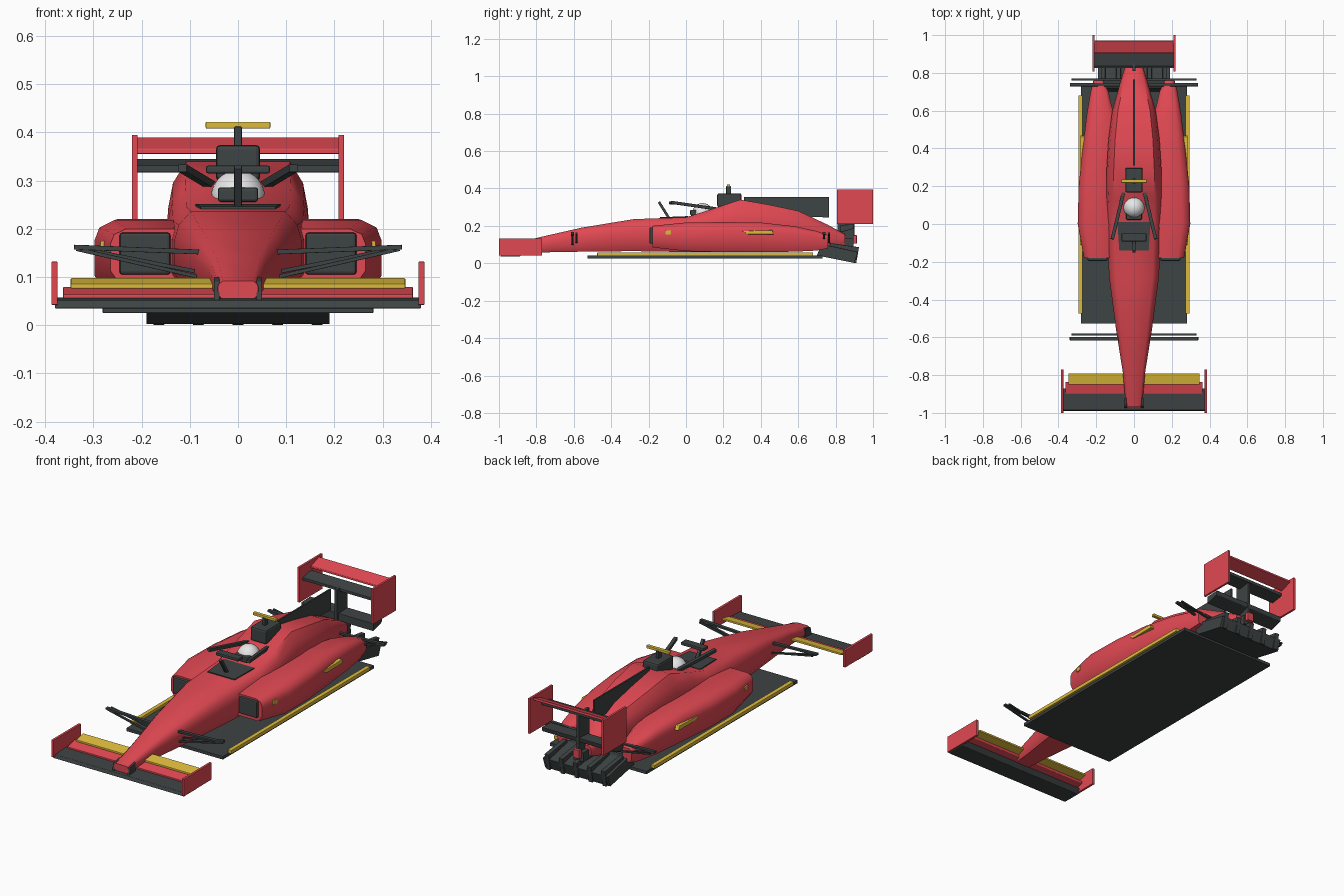
import bpy, bmesh, math
from mathutils import Vector

cube = bpy.data.objects.get("Cube")
if cube:
    bpy.data.objects.remove(cube, do_unlink=True)


def material(name, rgb):
    m = bpy.data.materials.new(name)
    m.use_nodes = True
    m.diffuse_color = (*rgb, 1)
    m.node_tree.nodes["Principled BSDF"].inputs["Base Color"].default_value = (*rgb, 1)
    return m


RED = material("racing red", (0.75, 0.065, 0.085))
DARK = material("carbon grey", (0.048, 0.056, 0.056))
YELLOW = material("accent yellow", (0.72, 0.5, 0.045))
WHITE = material("helmet white", (0.85, 0.85, 0.85))


def finish(name, bm, mat, bevel=0.0, smooth=None):
    bmesh.ops.recalc_face_normals(bm, faces=bm.faces)
    mesh = bpy.data.meshes.new(name)
    bm.to_mesh(mesh)
    bm.free()
    mesh.materials.append(mat)
    ob = bpy.data.objects.new(name, mesh)
    bpy.context.collection.objects.link(ob)
    if bevel:
        mod = ob.modifiers.new("soft edges", "BEVEL")
        mod.width, mod.segments = bevel, 2
    if smooth:
        bpy.ops.object.select_all(action="DESELECT")
        ob.select_set(True)
        bpy.context.view_layer.objects.active = ob
        bpy.ops.object.shade_smooth_by_angle(angle=math.radians(smooth))
    return ob


def skin(bm, rings):
    """Join rings of points into a closed solid."""
    loops = [[bm.verts.new(p) for p in ring] for ring in rings]
    n = len(loops[0])
    for a, b in zip(loops, loops[1:]):
        for i in range(n):
            j = (i + 1) % n
            bm.faces.new((a[i], a[j], b[j], b[i]))
    bm.faces.new(loops[0])
    bm.faces.new(loops[-1])


def plate(name, profile, x0, x1, mat, bevel=0.002):
    """Side profile (y, z) extruded across x."""
    bm = bmesh.new()
    skin(bm, [[(x, y, z) for y, z in profile] for x in (x0, x1)])
    return finish(name, bm, mat, bevel)


def box(name, x0, x1, y0, y1, z0, z1, mat, bevel=0.002):
    return plate(name, [(y0, z0), (y1, z0), (y1, z1), (y0, z1)], x0, x1, mat, bevel)


def bar(name, a, b, w, h, mat=DARK):
    """Rectangular rod between two points."""
    a, b = Vector(a), Vector(b)
    d = (b - a).normalized()
    side = d.cross(Vector((0, 0, 1))).normalized() * w / 2
    up = side.cross(d).normalized() * h / 2
    bm = bmesh.new()
    skin(bm, [[p + side + up, p - side + up, p - side - up, p + side - up] for p in (a, b)])
    return finish(name, bm, mat, 0.001)


def loft(name, rows, section, mat, flip=1):
    """Unit section fitted to rows of (y, x0, x1, z0, z1)."""
    bm = bmesh.new()
    skin(bm, [[(flip * (x0 + u * (x1 - x0)), y, z0 + v * (z1 - z0)) for u, v in section]
              for y, x0, x1, z0, z1 in rows])
    return finish(name, bm, mat, smooth=50)


# main body from nose to tail: y, half width, bottom, top
spine = [(-.97, .042, .055, .092), (-.78, .06, .058, .14), (-.56, .095, .062, .19),
         (-.28, .132, .065, .236), (0, .145, .06, .246), (.14, .147, .06, .29),
         (.29, .145, .06, .34), (.45, .135, .06, .312), (.6, .115, .065, .28),
         (.76, .07, .08, .205), (.85, .042, .1, .155)]
half = [(.8, 0), (1, .25), (1, .65), (.93, .84), (.74, 1)]
body_section = [((1 + u) / 2, v) for u, v in half] + [((1 - u) / 2, v) for u, v in reversed(half)]
loft("body", [(y, -w, w, b, t) for y, w, b, t in spine], body_section, RED)

# side pods with intakes and accents
pod_rows = [(-.18, .1, .265, .085, .2), (0, .09, .298, .065, .218), (.2, .08, .293, .06, .22),
            (.4, .08, .272, .06, .218), (.58, .1, .25, .062, .198), (.7, .13, .23, .068, .172),
            (.76, .16, .215, .08, .15)]
pod_section = [(.08, 0), (.88, 0), (1, .25), (1, .72), (.95, .9), (.8, 1), (.2, 1), (.05, .88)]
for label, s in (("left", 1), ("right", -1)):
    loft(label + "_side_pod", pod_rows, pod_section, RED, s)
    box(label + "_intake", s * .14, s * .246, -.195, -.17, .105, .192, DARK, .006)
    box(label + "_pod_marker", s * .268, s * .286, -.11, -.08, .153, .175, YELLOW)
    plate(label + "_pod_louvre", [(.3, .173), (.33, .155), (.47, .155), (.46, .177)],
          s * .255, s * .284, YELLOW)
    box(label + "_floor_edge", s * .272, s * .294, -.475, .68, .038, .057, YELLOW)

    # front and rear suspension arms
    for end, wide_y, thin_y, inner in (("front", -.607, -.585, .08), ("rear", .738, .765, .06)):
        bar(f"{label}_{end}_upper_arm", (s * .34, wide_y, .162), (s * inner, wide_y, .152), .018, .01)
        bar(f"{label}_{end}_lower_arm", (s * .335, wide_y, .158), (s * inner, wide_y, .1), .012, .008)
        bar(f"{label}_{end}_track_rod", (s * .33, thin_y, .16), (s * inner, thin_y, .11), .01, .008)

    # wing end plates and nose mounts
    box(label + "_front_end_plate", s * .374, s * .387, -1, -.77, .042, .132, RED)
    box(label + "_rear_end_plate", s * .208, s * .22, .808, 1, .21, .395, RED)
    plate(label + "_nose_mount", [(-.975, .05), (-.92, .05), (-.92, .1), (-.965, .09)],
          s * .038, s * .05, DARK)

    # cockpit side bars
    bar(label + "_cockpit_bar", (s * .115, -.08, .326), (s * .055, .17, .29), .018, .016)

# floor and diffuser
box("floor", -.281, .281, -.527, .73, .025, .042, DARK)
plate("diffuser", [(.7, .042), (.9, .002), (.92, .06), (.76, .095), (.72, .09)], -.19, .19, DARK)
for i in range(5):
    x = (i - 2) * .082
    plate(f"diffuser_strake_{i + 1}", [(.76, .05), (.91, 0), (.925, .086), (.77, .108)],
          x - .012, x + .012, DARK)

# front wing
plate("front_wing", [(-.992, .035), (-.89, .035), (-.87, .058), (-.985, .052)], -.38, .38, DARK)
plate("front_lower_flap", [(-.9, .054), (-.84, .068), (-.835, .08), (-.9, .064)], -.363, .363, RED)
plate("front_upper_flap", [(-.85, .076), (-.792, .088), (-.792, .098), (-.85, .086)],
      -.347, .347, YELLOW)

# rear wing, pylon, beam and tail light
plate("rear_wing_flap", [(.905, .355), (.972, .378), (.97, .39), (.905, .366)], -.21, .21, RED)
plate("rear_wing", [(.835, .317), (.905, .328), (.905, .345), (.835, .332)], -.21, .21, DARK)
box("rear_wing_pylon", -.008, .008, .81, .9, .12, .335, DARK)
plate("beam_wing", [(.825, .165), (.895, .185), (.9, .208), (.825, .205)], -.21, .21, DARK)
box("tail_structure", -.03, .03, .8, .895, .085, .135, DARK)
box("tail_light", -.018, .018, .893, .913, .105, .15, RED)

# engine cover fin
plate("engine_fin", [(.31, .3), (.6, .25), (.765, .245), (.765, .355), (.31, .355)],
      -.004, .004, DARK, 0)

# cockpit opening, pillar and front bar
bm = bmesh.new()
skin(bm, [[(-.078, -.14, z), (.078, -.14, z), (.088, .01, z + .006), (-.088, .01, z + .006)]
          for z in (.236, .246)])
finish("cockpit_opening", bm, DARK)
bar("cockpit_pillar", (0, -.145, .328), (0, -.09, .24), .016, .014)
box("cockpit_front_bar", -.066, .066, -.092, -.05, .315, .331, DARK, .004)

# driver helmet with visor
bm = bmesh.new()
bmesh.ops.create_uvsphere(bm, u_segments=24, v_segments=14, radius=.056)
bmesh.ops.translate(bm, verts=bm.verts, vec=(0, .088, .266))
finish("helmet", bm, WHITE, smooth=60)
box("visor", -.042, .042, .022, .06, .256, .286, DARK, .006)

# air box and camera boom
box("air_box", -.046, .046, .167, .297, .3, .374, DARK, .009)
box("camera_post", -.008, .008, .215, .24, .36, .412, DARK)
box("camera_boom", -.067, .067, .218, .236, .408, .422, YELLOW)
